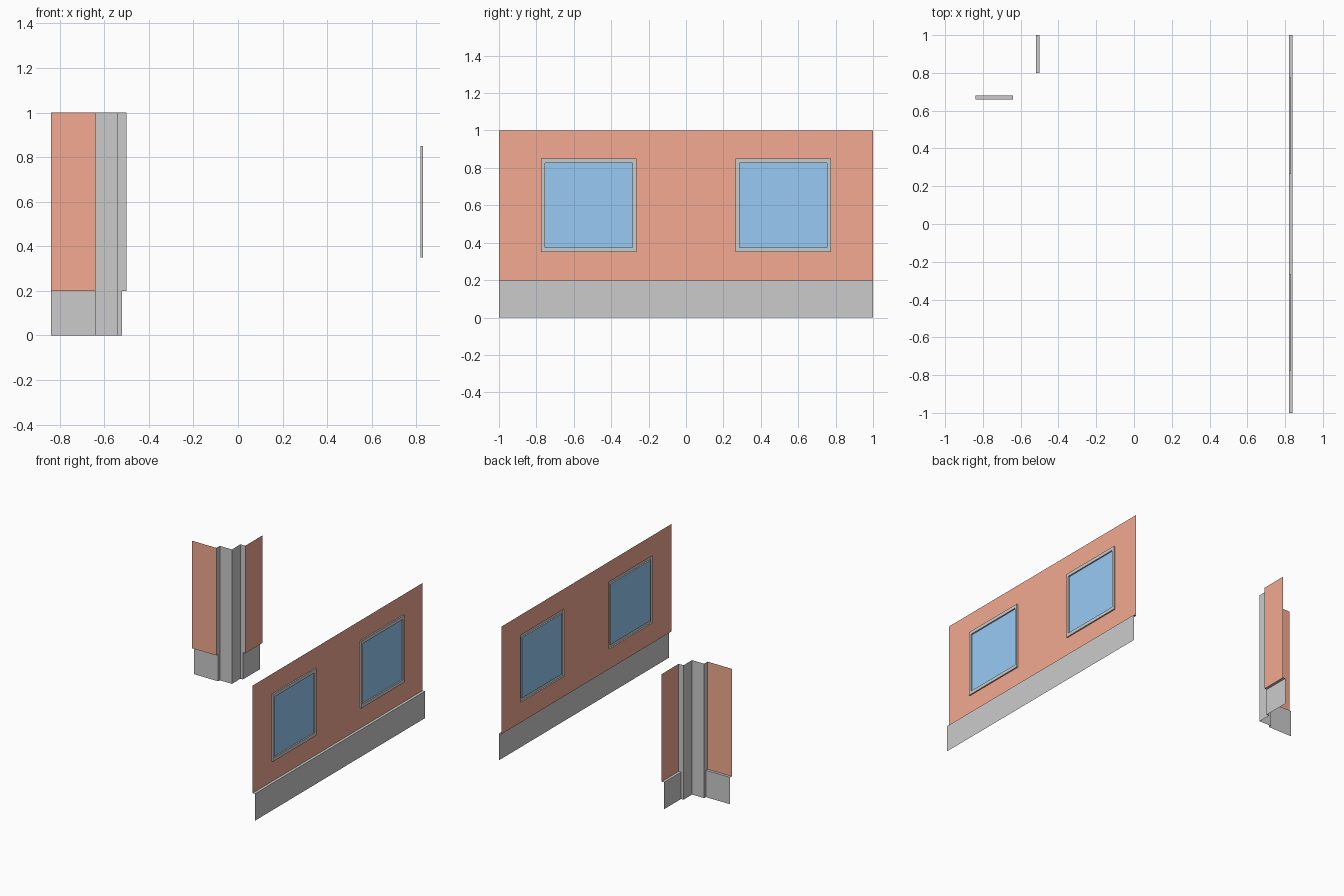
import bpy, bmesh
from mathutils import Vector

if "Cube" in bpy.data.objects:
    bpy.data.objects.remove(bpy.data.objects["Cube"])

UP = Vector((0, 0, 1))
PLINTH_H, HEIGHT, STEP = 0.2, 1.0, 0.02


def material(name, rgb):
    m = bpy.data.materials.new(name)
    m.diffuse_color = (*rgb, 1)
    m.use_nodes = True
    m.node_tree.nodes["Principled BSDF"].inputs["Base Color"].default_value = m.diffuse_color
    return m


BRICK = material("brick_red", (0.90, 0.40, 0.285))
GLASS = material("glass_blue", (0.31, 0.59, 0.91))


def sheet(name, quads, mat=None):
    """Open single-sided surface from quads."""
    bm = bmesh.new()
    for q in quads:
        bm.faces.new([bm.verts.new(p) for p in q])
    bmesh.ops.remove_doubles(bm, verts=bm.verts, dist=1e-5)
    me = bpy.data.meshes.new(name)
    bm.to_mesh(me)
    bm.free()
    if mat:
        me.materials.append(mat)
    ob = bpy.data.objects.new(name, me)
    bpy.context.collection.objects.link(ob)
    return ob


def upright(a, b, z0, z1):
    """Vertical quad over the plan line a-b, facing (b - a) x up."""
    return [(*a[:2], z0), (*b[:2], z0), (*b[:2], z1), (*a[:2], z1)]


def plinth(name, start, along):
    """Plinth standing proud of the wall line, with its ledge."""
    a, b = Vector((*start, 0)), Vector((*start, 0)) + Vector((*along, 0))
    out = (b - a).cross(UP).normalized() * STEP
    lift = UP * PLINTH_H
    sheet(name, [upright(a + out, b + out, 0, PLINTH_H),
                 [a + out + lift, b + out + lift, b + lift, a + lift]])


# Long wall with two window openings
WX, FX = 0.82, 0.83                      # wall plane, frame front plane
Y0, Y1, Z0, Z1 = 0.265, 0.775, 0.35, 0.85
ys = [-1, -Y1, -Y0, Y0, Y1, 1]
zs = [PLINTH_H, Z0, Z1, HEIGHT]
sheet("window_wall",
      [upright((WX, ys[i]), (WX, ys[i + 1]), zs[j], zs[j + 1])
       for i in range(5) for j in range(3) if not (j == 1 and i in (1, 3))],
      BRICK)
plinth("window_wall_plinth", (WX, -1), (0, 2))


# Windows: raised frame around recessed glass
def loop(x, y0, y1, z0, z1):
    return [(x, y0, z0), (x, y1, z0), (x, y1, z1), (x, y0, z1)]


def window(name, y0, y1):
    inner = (y0 + 0.02, y1 - 0.02, Z0 + 0.025, Z1 - 0.025)
    rings = [loop(WX, y0, y1, Z0, Z1), loop(FX, y0, y1, Z0, Z1),
             loop(FX, *inner), loop(WX, *inner)]
    sheet(name + "_frame",
          [[r[k], r[(k + 1) % 4], s[(k + 1) % 4], s[k]]
           for r, s in zip(rings, rings[1:]) for k in range(4)])
    sheet(name + "_glass", [rings[3]], GLASS)


window("left_window", -Y1, -Y0)
window("right_window", Y0, Y1)

# Inner corner: two short walls meeting at a square pillar
for name, start, along in (("corner_side", (-0.5, 1.0), (0, -0.2)),
                           ("corner_front", (-0.64, 0.66), (-0.2, 0))):
    end = (start[0] + along[0], start[1] + along[1])
    sheet(name + "_wall", [upright(start, end, PLINTH_H, HEIGHT)], BRICK)
    plinth(name + "_plinth", start, along)

# Pillar; its outer returns are narrower beside the plinths
p = [(-0.5, 0.8), (-0.54, 0.8), (-0.54, 0.7), (-0.64, 0.7), (-0.64, 0.66)]
sheet("corner_pillar", [
    upright(p[0], p[1], PLINTH_H, HEIGHT),
    upright((-0.5 - STEP, 0.8), p[1], 0, PLINTH_H),
    upright(p[1], p[2], 0, HEIGHT),
    upright(p[2], p[3], 0, HEIGHT),
    upright(p[3], p[4], PLINTH_H, HEIGHT),
    upright(p[3], (-0.64, 0.66 + STEP), 0, PLINTH_H)])

# Flip the pillar to face the same way as its walls if needed
me = bpy.data.objects["corner_pillar"].data
if me.polygons[2].normal.x > 0:
    me.flip_normals()
